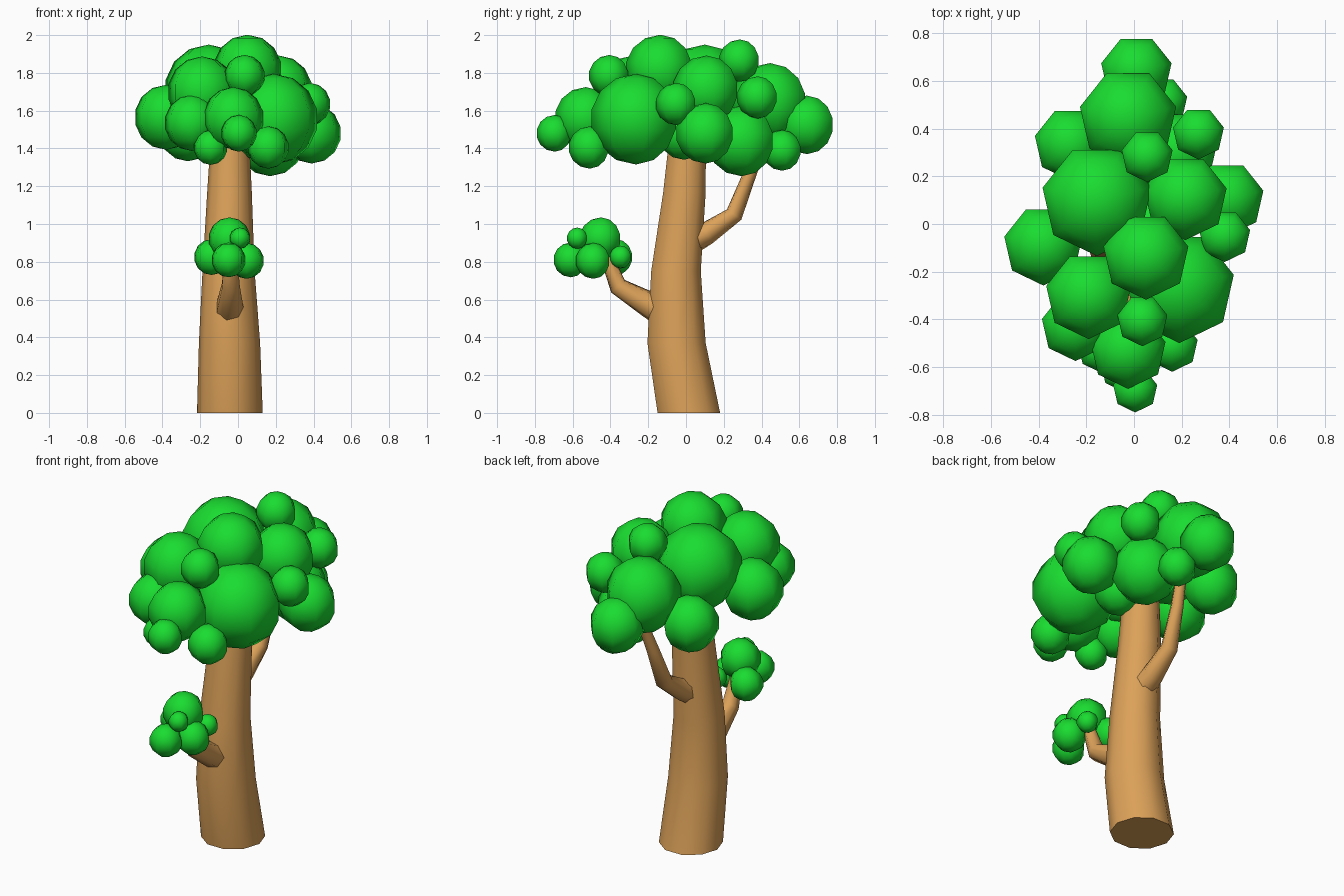
import bpy, bmesh, math
from mathutils import Vector, Matrix

if "Cube" in bpy.data.objects:
    bpy.data.objects.remove(bpy.data.objects["Cube"])


def material(name, color):
    m = bpy.data.materials.new(name)
    m.diffuse_color = color
    m.use_nodes = True
    m.node_tree.nodes["Principled BSDF"].inputs["Base Color"].default_value = m.diffuse_color
    return m


bark = material("bark", (0.72, 0.36, 0.10, 1))
leaf = material("leaf", (0.01, 0.72, 0.03, 1))


def finish(bm, name, mat):
    bmesh.ops.recalc_face_normals(bm, faces=bm.faces)
    me = bpy.data.meshes.new(name)
    bm.to_mesh(me)
    bm.free()
    me.materials.append(mat)
    ob = bpy.data.objects.new(name, me)
    bpy.context.collection.objects.link(ob)
    return ob


def limb(name, path, sides, level=False):
    """Loft round rings (x, y, z, radius) along a path, capped at both ends."""
    bm = bmesh.new()
    pts = [Vector(p[:3]) for p in path]
    rings = []
    for i, p in enumerate(path):
        a, b = pts[max(i - 1, 0)], pts[min(i + 1, len(pts) - 1)]
        if level:
            u, v = Vector((1, 0, 0)), Vector((0, 1, 0))
        else:
            t = (b - a).normalized()
            u = Vector((1, 0, 0))
            v = t.cross(u).normalized()
        ring = []
        for k in range(sides):
            ang = 2 * math.pi * k / sides
            ring.append(bm.verts.new(pts[i] + p[3] * (u * math.cos(ang) + v * math.sin(ang))))
        rings.append(ring)
    for lo, hi in zip(rings, rings[1:]):
        for k in range(sides):
            n = (k + 1) % sides
            f = bm.faces.new((lo[k], lo[n], hi[n], hi[k]))
            f.smooth = True
    bm.faces.new(rings[0])
    bm.faces.new(rings[-1])
    return finish(bm, name, bark)


def foliage(name, balls):
    """Overlapping low-poly leaf balls (x, y, z, radius)."""
    bm = bmesh.new()
    for x, y, z, r in balls:
        m = Matrix.Translation((x, y, z)) @ Matrix.Rotation(math.pi, 4, 'Z')
        bmesh.ops.create_uvsphere(bm, u_segments=7, v_segments=7, radius=r, matrix=m)
    for f in bm.faces:
        f.smooth = True
    return finish(bm, name, leaf)


# Bent, tapering trunk
limb("trunk", [(-.043, .015, 0, .174), (-.045, -.05, .37, .162), (-.05, -.053, .75, .138),
               (-.045, -.008, 1.17, .118), (-.043, .005, 1.4, .105), (-.04, .01, 1.6, .09)],
     10, level=True)

# Side branches
limb("front_branch", [(-.045, -.08, .51, .085), (-.045, -.19, .57, .072),
                      (-.04, -.36, .67, .05), (-.04, -.41, .8, .038), (-.04, -.43, .88, .03)], 7)
limb("back_branch", [(-.04, .0, .9, .08), (-.04, .11, .95, .062),
                     (-.035, .255, 1.05, .048), (-.02, .34, 1.27, .036), (0, .40, 1.43, .03)], 7)

# Small leaf cluster on the front branch
foliage("small_foliage", [
    (-.045, -.45, .92, .115), (-.05, -.61, .81, .092), (.045, -.49, .805, .095),
    (-.14, -.37, .825, .095), (.01, -.575, .925, .056), (.04, -.345, .825, .06)])

# Main crown
foliage("crown_foliage", [
    (-.155, .10, 1.71, .24), (.05, -.135, 1.815, .187), (-.19, -.30, 1.70, .187),
    (.19, -.265, 1.555, .24), (-.025, -.53, 1.56, .165), (.005, -.695, 1.48, .097),
    (.035, -.405, 1.785, .11), (.215, .11, 1.71, .182), (.39, .105, 1.48, .16),
    (.38, -.05, 1.635, .112), (.27, .38, 1.67, .112), (.055, .285, 1.865, .112),
    (-.025, .445, 1.64, .212), (.01, .64, 1.525, .155), (-.265, .335, 1.49, .158),
    (-.38, -.09, 1.565, .172), (-.245, -.43, 1.535, .148), (.16, -.51, 1.405, .112),
    (-.145, -.53, 1.405, .092), (.17, .295, 1.44, .187), (.12, .51, 1.39, .108),
    (.10, -.01, 1.48, .14)])
